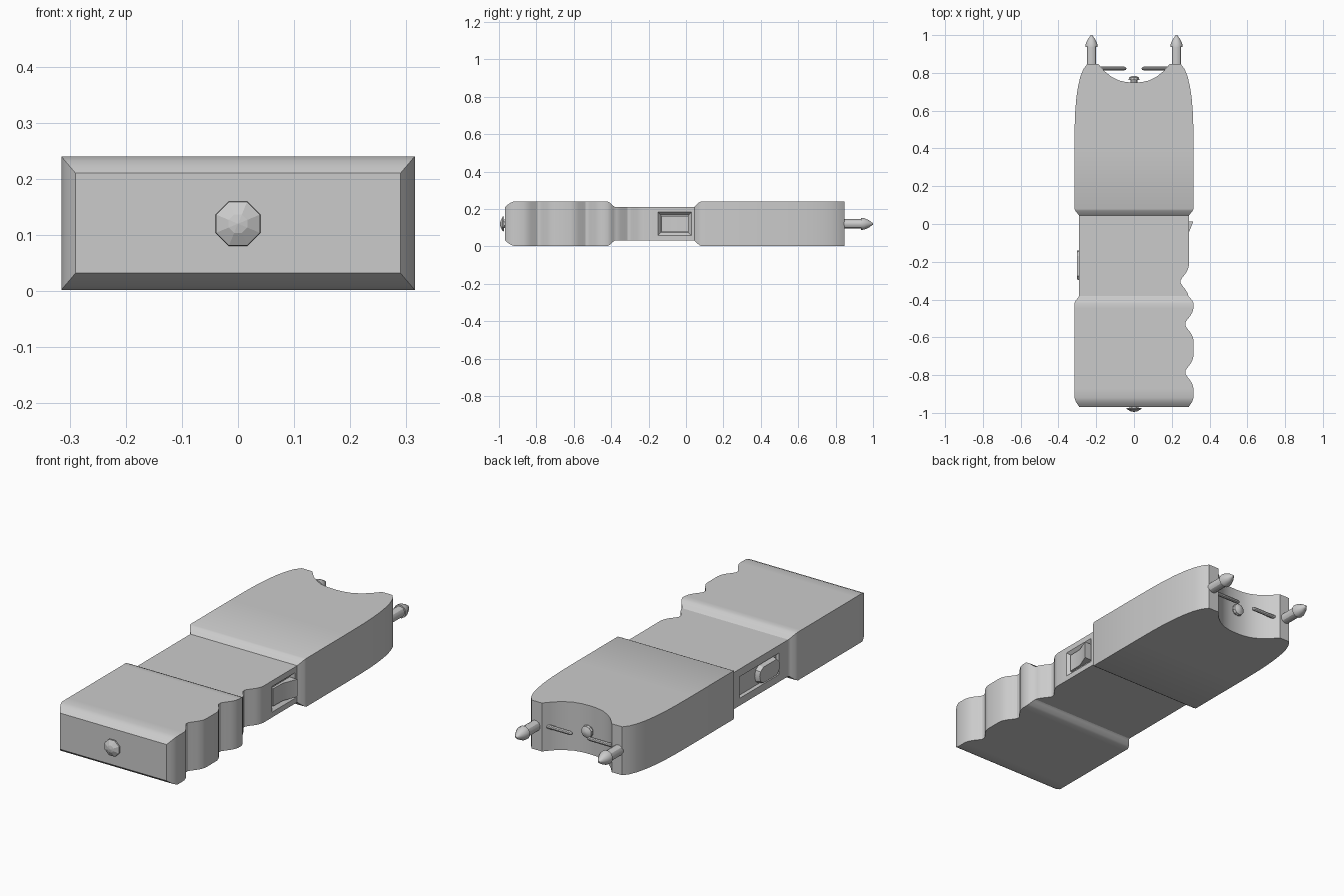
import bpy, bmesh, math
from mathutils import Matrix, Vector

if "Cube" in bpy.data.objects:
    bpy.data.objects.remove(bpy.data.objects["Cube"])

ZC = 0.12


def lerp(table, t):
    """Piecewise linear lookup in a list of (key, value)."""
    if t <= table[0][0]:
        return table[0][1]
    for (a, va), (b, vb) in zip(table, table[1:]):
        if t <= b:
            return va + (vb - va) * (t - a) / (b - a)
    return table[-1][1]


def finish(name, bm, smooth=True):
    bmesh.ops.recalc_face_normals(bm, faces=bm.faces)
    me = bpy.data.meshes.new(name)
    bm.to_mesh(me)
    bm.free()
    ob = bpy.data.objects.new(name, me)
    bpy.context.collection.objects.link(ob)
    if smooth:
        shade(ob)
    return ob


def shade(ob):
    bpy.ops.object.select_all(action='DESELECT')
    bpy.context.view_layer.objects.active = ob
    ob.select_set(True)
    bpy.ops.object.shade_smooth_by_angle(angle=math.radians(30))


def loft(name, rings, smooth=True):
    bm = bmesh.new()
    vs = [[bm.verts.new(p) for p in r] for r in rings]
    n = len(rings[0])
    for a, b in zip(vs, vs[1:]):
        for i in range(n):
            j = (i + 1) % n
            bm.faces.new((a[i], a[j], b[j], b[i]))
    bm.faces.new(vs[0])
    bm.faces.new(vs[-1])
    return finish(name, bm, smooth)


def turned(name, profile, origin, axis, sides=12, smooth=True):
    """Turned part: profile of (distance along axis, radius)."""
    q = Vector((0, 0, 1)).rotation_difference(Vector(axis))
    rings = []
    for d, r in profile:
        rings.append([Vector(origin) + q @ Vector((
            r * math.cos(math.tau * (i + .5) / sides),
            r * math.sin(math.tau * (i + .5) / sides), d)) for i in range(sides)])
    return loft(name, rings, smooth)


def side_plate(name, outline, x0, x1, inset=0.0):
    """Outline of (y, z) from x0 to x1, shrunk by inset at x1."""
    cy = sum(p[0] for p in outline) / len(outline)
    cz = sum(p[1] for p in outline) / len(outline)

    def shrink(p):
        return (x1, p[0] - math.copysign(inset, p[0] - cy),
                p[1] - math.copysign(inset, p[1] - cz))
    return loft(name, [[(x0, y, z) for y, z in outline], [shrink(p) for p in outline]])


def cut(ob, cutter):
    cutter.hide_render = True
    m = ob.modifiers.new(cutter.name, 'BOOLEAN')
    m.operation, m.solver, m.object = 'DIFFERENCE', 'EXACT', cutter
    bpy.context.view_layer.objects.active = ob
    bpy.ops.object.modifier_apply(modifier=m.name)
    bpy.data.objects.remove(cutter)


# Body: rectangular sections along y, waist inset, head taper, finger grooves
inset = [(-.968, .03), (-.955, .019), (-.94, .008), (-.92, 0), (-.42, 0), (-.405, .007),
         (-.39, .023), (-.38, .029), (.045, .029), (.07, .005), (.08, 0)]
taper = [(.4, 0), (.52, .001), (.6, .004), (.67, .01), (.73, .019), (.78, .031),
         (.82, .047), (.848, .068)]
groove_shape = [(-.085, 0), (-.065, .005), (-.045, .016), (-.022, .034), (-.008, .043),
                (.008, .043), (.022, .034), (.045, .016), (.065, .005), (.085, 0)]
grooves = [-.785, -.53, -.305]
keys = {k for k, _ in inset + taper}
keys |= {round(g + d, 4) for g in grooves for d, _ in groove_shape}
rings = []
for y in sorted(keys):
    i = lerp(inset, y)
    w = .315 - .85 * i - lerp(taper, y)
    g = max(lerp(groove_shape, y - c) for c in grooves)
    rings.append([(-w, y, .002 + i), (w - g, y, .002 + i), (w - g, y, .24 - i), (-w, y, .24 - i)])
body = loft("body", rings, False)

# Concave nose
nose = [(-.21, .9), (-.19, .848), (-.155, .808), (-.12, .78), (-.08, .76), (-.04, .751)]
nose += [(0, .749)] + [(-x, y) for x, y in reversed(nose)]
cut(body, loft("nose_cutter", [[(x, y, z) for x, y in nose] for z in (-.1, .4)], False))


def rect(y0, y1, z0, z1):
    return [(y0, z0), (y1, z0), (y1, z1), (y0, z1)]


# Switch recesses with sloping walls
cut(body, side_plate("right_recess", rect(-.155, .034, .053, .187), .295, .272, .02))
cut(body, side_plate("left_recess", rect(-.31, .0, .065, .175), -.295, -.278, .008))
shade(body)

# Right rocker button: wedge rising toward the head
rocker = [(.265, -.132), (.283, -.132), (.285, -.06), (.314, .014), (.265, .012)]
loft("rocker_button", [[(x, y, z) for x, y in rocker] for z in (.077, .163)])

# Left sliding switch with rounded corners
slide = [(-.3, .095), (-.28, .075), (-.165, .075), (-.142, .09), (-.135, .12),
         (-.142, .15), (-.165, .165), (-.28, .165), (-.3, .145)]
side_plate("slide_switch", slide, -.27, -.302, .006)

# Paired prongs and spark electrodes
for s, side in ((-1, "left"), (1, "right")):
    turned(side + "_prong", [(-.03, .026), (.088, .026), (.088, .033), (.105, .032),
                             (.13, .02), (.152, .004)], (s * .225, .848, ZC), (0, 1, 0))
    turned(side + "_electrode", [(0, .01), (.16, .01), (.168, .007), (.172, .002)],
           (s * .212, .823, ZC), (-s, 0, 0), 10)

# Nose stud and tail screw
turned("nose_stud", [(-.01, .02), (.013, .02), (.013, .03), (.026, .028), (.035, .01)],
       (0, .749, ZC), (0, 1, 0), 10)
turned("tail_screw", [(-.01, .025), (.006, .025), (.006, .043), (.012, .042), (.024, .018),
                      (.027, .001)], (0, -.968, ZC), (0, -1, 0), 8, False)
